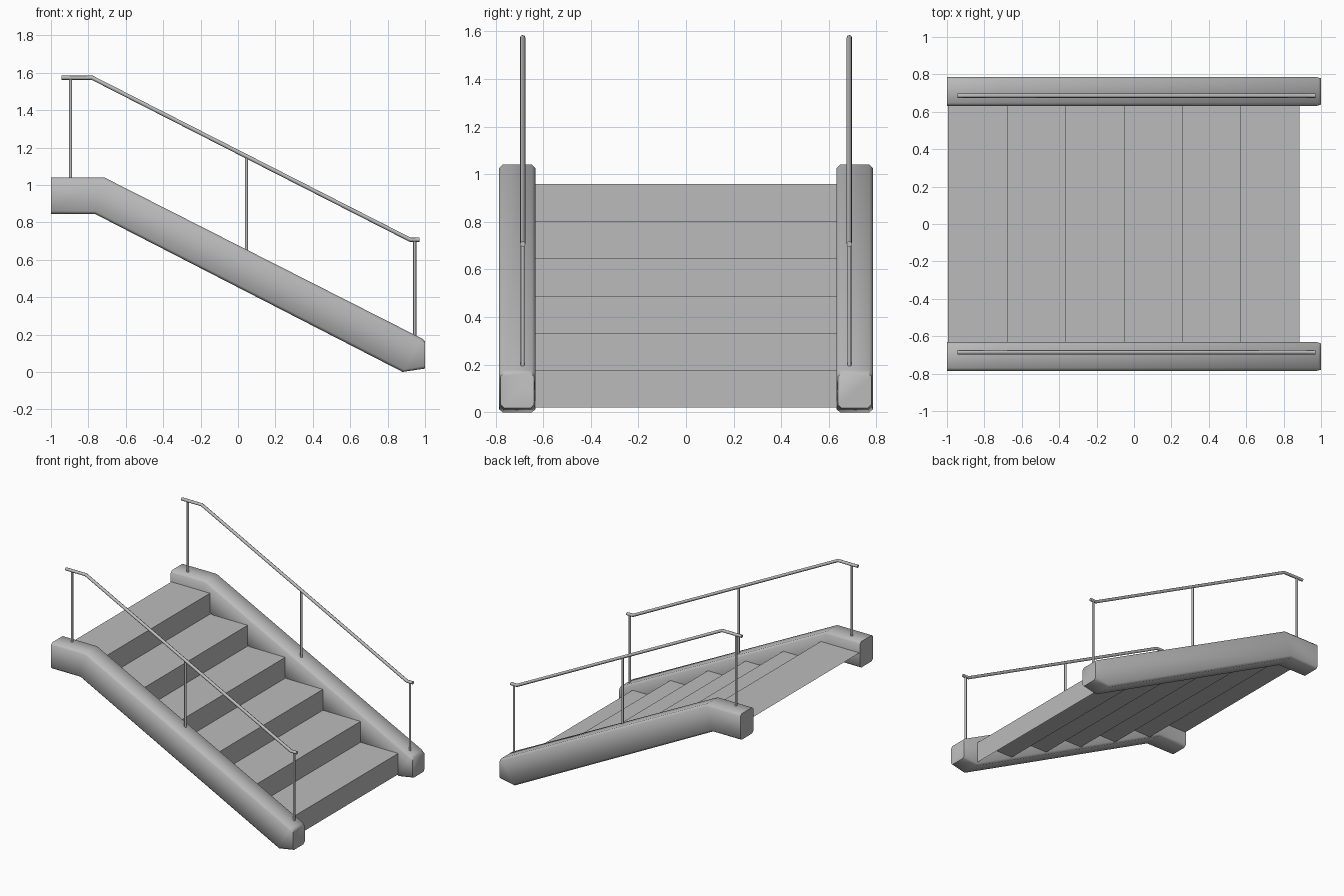
import bpy
import bmesh
import math

if "Cube" in bpy.data.objects:
    bpy.data.objects.remove(bpy.data.objects["Cube"], do_unlink=True)

grey = bpy.data.materials.new("stair_grey")
grey.use_nodes = True
GREY = (0.5, 0.5, 0.5, 1)
grey.diffuse_color = GREY
grey.node_tree.nodes["Principled BSDF"].inputs["Base Color"].default_value = GREY


def add_mesh(name, bm, smooth=0, recalc=True):
    if recalc:
        bmesh.ops.recalc_face_normals(bm, faces=bm.faces)
    mesh = bpy.data.meshes.new(name)
    bm.to_mesh(mesh)
    bm.free()
    mesh.materials.append(grey)
    obj = bpy.data.objects.new(name, mesh)
    bpy.context.collection.objects.link(obj)
    if smooth:
        bpy.ops.object.select_all(action="DESELECT")
        obj.select_set(True)
        bpy.context.view_layer.objects.active = obj
        bpy.ops.object.shade_smooth_by_angle(angle=math.radians(smooth))
    return obj


def stair_flight(steps=6, half_width=0.64):
    """Thin folded sheet of risers and treads, climbing toward -x."""
    run, rise = 0.312, 0.1565
    x, z = 0.885, 0.02
    path = [(x, z)]
    for i in range(steps):
        z += rise
        path.append((x, z))
        x = -0.995 if i == steps - 1 else x - run
        path.append((x, z))
    bm = bmesh.new()
    rows = [[bm.verts.new((px, y, pz)) for y in (-half_width, half_width)]
            for px, pz in path]
    for a, b in zip(rows, rows[1:]):
        bm.faces.new((a[0], a[1], b[1], b[0]))
    return add_mesh("stair_flight", bm, recalc=False)


def stringer(name, side):
    """Chamfered beam lofted through top/bottom stations."""
    c = 0.015
    # top x, top z, bottom x, bottom z, side inset
    stations = [(-1, 1.04, -1, 0.845, 0), (-0.715, 1.04, -0.765, 0.845, 0),
                (0.985, 0.178, 0.88, 0, 0), (1, 0.165, 1, 0.018, 0.006)]
    bm = bmesh.new()
    rings = []
    for tx, tz, bx, bz, inset in stations:
        y0, y1 = 0.632 + inset, 0.785 - inset
        f = c / math.hypot(tx - bx, tz - bz)
        section = [(y0 + c, 0), (y1 - c, 0), (y1, f), (y1, 1 - f),
                   (y1 - c, 1), (y0 + c, 1), (y0, 1 - f), (y0, f)]
        rings.append([bm.verts.new((bx + (tx - bx) * t, side * y,
                                    bz + (tz - bz) * t)) for y, t in section])
    for a, b in zip(rings, rings[1:]):
        for i in range(len(a)):
            j = (i + 1) % len(a)
            bm.faces.new((a[i], a[j], b[j], b[i]))
    bm.faces.new(rings[0])
    bm.faces.new(rings[-1])
    return add_mesh(name, bm, smooth=50)


def tube(name, points, radius):
    """Round bar following a polyline."""
    curve = bpy.data.curves.new(name, "CURVE")
    curve.dimensions = "3D"
    curve.bevel_depth = radius
    curve.bevel_resolution = 2
    curve.use_fill_caps = True
    spline = curve.splines.new("POLY")
    spline.points.add(len(points) - 1)
    for p, co in zip(spline.points, points):
        p.co = (*co, 1)
    curve.materials.append(grey)
    obj = bpy.data.objects.new(name, curve)
    bpy.context.collection.objects.link(obj)
    return obj


stair_flight()

RAIL = [(-0.945, 1.573), (-0.78, 1.573), (0.92, 0.707), (0.97, 0.707)]
POSTS = {"upper": (-0.895, 1.03, 1.57), "middle": (0.045, 0.63, 1.15),
         "lower": (0.945, 0.18, 0.705)}

for label, side in (("front", -1), ("back", 1)):
    stringer(label + "_stringer", side)
    y = side * 0.686
    tube(label + "_handrail", [(x, y, z) for x, z in RAIL], 0.0115)
    for place, (x, low, high) in POSTS.items():
        tube(f"{label}_{place}_post", [(x, y, low), (x, y, high)], 0.0085)
